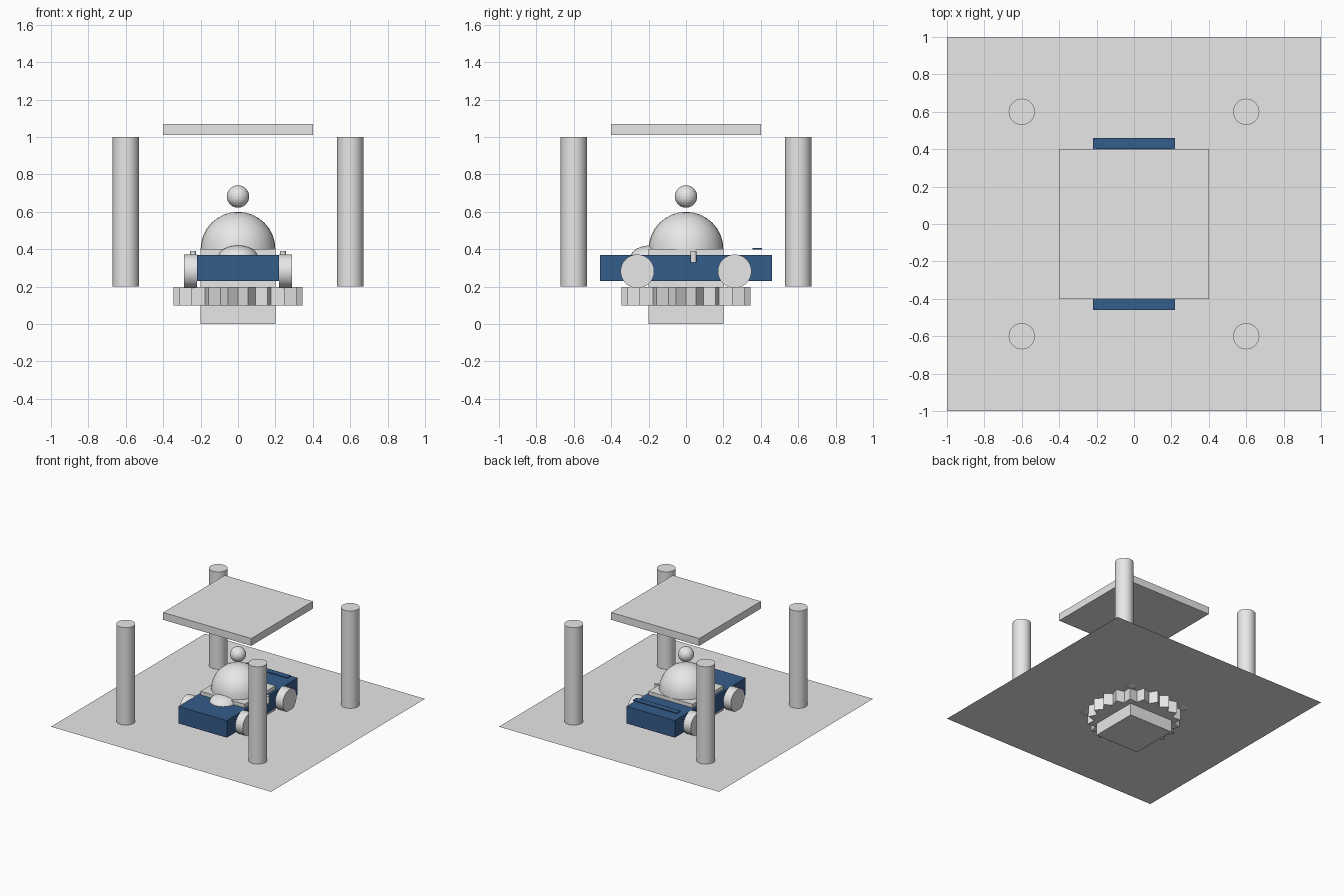
import bpy, bmesh, math

cube = bpy.data.objects.get("Cube")
if cube:
    bpy.data.objects.remove(cube, do_unlink=True)


def material(name, rgb):
    m = bpy.data.materials.new(name)
    m.use_nodes = True
    color = (*rgb, 1.0)
    m.diffuse_color = color
    m.node_tree.nodes["Principled BSDF"].inputs["Base Color"].default_value = color
    return m


GREY = material("light_grey", (0.8, 0.8, 0.8))
BLUE = material("navy_blue", (0.036, 0.109, 0.258))


def finish(name, mat, smooth=False):
    ob = bpy.context.object
    ob.name = name
    ob.data.materials.append(mat)
    if smooth:
        bpy.ops.object.shade_smooth_by_angle(angle=math.radians(30))
    return ob


def box(name, loc, size, mat=GREY):
    bpy.ops.mesh.primitive_cube_add(size=1, location=loc)
    bpy.context.object.scale = size
    return finish(name, mat)


def cylinder(name, loc, radius, depth, rot=(0, 0, 0), sides=32):
    bpy.ops.mesh.primitive_cylinder_add(vertices=sides, radius=radius, depth=depth,
                                        location=loc, rotation=rot)
    return finish(name, GREY, True)


def ball(name, loc, radii, segments=32, smooth=True):
    bpy.ops.mesh.primitive_uv_sphere_add(segments=segments, ring_count=segments // 2,
                                         radius=1, location=loc)
    bpy.context.object.scale = radii
    return finish(name, GREY, smooth)


# Ground sheet, four columns and floating roof slab
bpy.ops.mesh.primitive_plane_add(size=2, location=(0, 0, 0.2))
finish("ground_sheet", GREY)
for sx in (-1, 1):
    for sy in (-1, 1):
        cylinder("column", (0.6 * sx, 0.6 * sy, 0.6), 0.07, 0.8)
box("roof_slab", (0, 0, 1.04), (0.8, 0.8, 0.06))

# Central block
box("central_block", (0, 0, 0.2), (0.4, 0.4, 0.4))

# Toothed gear under the sheet: a star outline extruded upward
TEETH = 20
bm = bmesh.new()
outline = []
for i in range(2 * TEETH):
    a = math.pi * i / TEETH
    r = 0.35 if i % 2 else 0.3
    outline.append(bm.verts.new((r * math.cos(a), r * math.sin(a), 0.1)))
base = bm.faces.new(outline)
top = bmesh.ops.extrude_face_region(bm, geom=[base])["geom"]
for v in top:
    if isinstance(v, bmesh.types.BMVert):
        v.co.z = 0.198
bmesh.ops.recalc_face_normals(bm, faces=bm.faces)
mesh = bpy.data.meshes.new("gear")
bm.to_mesh(mesh)
bm.free()
gear = bpy.data.objects.new("gear", mesh)
bpy.context.collection.objects.link(gear)
mesh.materials.append(GREY)

# Dome: upper half of a sphere, with a ball floating above
dome = ball("dome", (0, 0, 0.4), (0.2, 0.2, 0.2))
bm = bmesh.new()
bm.from_mesh(dome.data)
low = [v for v in bm.verts if v.co.z < -0.01]
bmesh.ops.delete(bm, geom=low, context="VERTS")
bm.to_mesh(dome.data)
bm.free()
ball("top_ball", (0, 0, 0.682), (0.06, 0.06, 0.06), 24, False)

# Car body, bonnet bulge and rear wing
box("car_body", (0, 0, 0.3), (0.44, 0.92, 0.14), BLUE)
ball("bonnet_bulge", (0, -0.19, 0.36), (0.105, 0.105, 0.06))
box("rear_wing", (0, 0.38, 0.402), (0.4, 0.05, 0.008), BLUE)

# Wheels and side posts
for sx in (-1, 1):
    cylinder("side_post", (0.24 * sx, 0.04, 0.36), 0.016, 0.06, sides=16)
    for sy in (-1, 1):
        cylinder("wheel", (0.253 * sx, 0.26 * sy, 0.282), 0.09, 0.07,
                 (0, math.pi / 2, 0))
